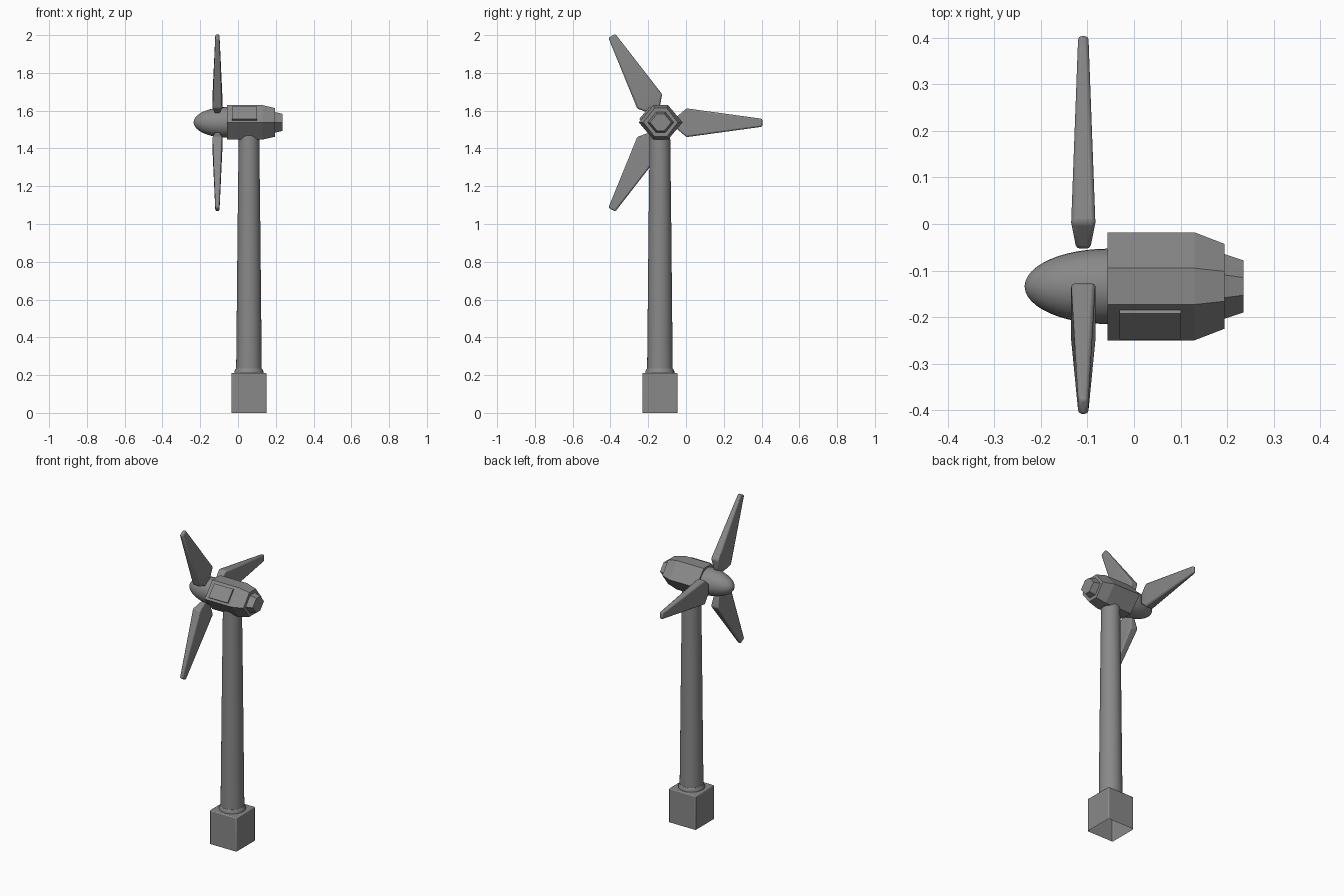
import bpy, bmesh, math
from mathutils import Matrix, Vector

cube = bpy.data.objects.get("Cube")
if cube:
    bpy.data.objects.remove(cube, do_unlink=True)

# One grey paint for the whole turbine
grey = bpy.data.materials.new("turbine grey")
grey.use_nodes = True
colour = (0.25, 0.25, 0.25, 1)
grey.diffuse_color = colour
grey.node_tree.nodes["Principled BSDF"].inputs["Base Color"].default_value = colour

AXIS_Y, AXIS_Z = -0.134, 1.538
TOWER = Vector((0.058, -0.138, 0))


def loft(name, rings, cap_start=True, bevel=0, smooth=True):
    """Skin a list of closed rings into one object."""
    bm = bmesh.new()
    loops = [[bm.verts.new(p) for p in ring] for ring in rings]
    for a, b in zip(loops, loops[1:]):
        for i in range(len(a)):
            j = (i + 1) % len(a)
            bm.faces.new((a[i], a[j], b[j], b[i]))
    if cap_start:
        bm.faces.new(loops[0][::-1])
    bm.faces.new(loops[-1])
    bmesh.ops.recalc_face_normals(bm, faces=bm.faces)
    mesh = bpy.data.meshes.new(name)
    bm.to_mesh(mesh)
    bm.free()
    mesh.materials.append(grey)
    obj = bpy.data.objects.new(name, mesh)
    bpy.context.collection.objects.link(obj)
    if bevel:
        mod = obj.modifiers.new("rounded edges", "BEVEL")
        mod.width, mod.segments = bevel, 2
        mod.limit_method, mod.angle_limit = "ANGLE", math.radians(40)
    if smooth:
        bpy.ops.object.select_all(action="DESELECT")
        obj.select_set(True)
        bpy.context.view_layer.objects.active = obj
        bpy.ops.object.shade_smooth_by_angle(angle=math.radians(35))
    return obj


def circle(radius, sides=32):
    angles = [2 * math.pi * i / sides for i in range(sides)]
    return [(radius * math.cos(a), radius * math.sin(a)) for a in angles]


def square(half):
    return [(-half, -half), (half, -half), (half, half), (-half, half)]


def hexagon(x, half_width, half_top, half_height):
    """Flat-topped hexagon across the rotor axis."""
    yz = [(half_width, 0), (half_top, half_height), (-half_top, half_height),
          (-half_width, 0), (-half_top, -half_height), (half_top, -half_height)]
    return [(x, AXIS_Y + y, AXIS_Z + z) for y, z in yz]


def upright(z, outline):
    return [TOWER + Vector((x, y, z)) for x, y in outline]


# Base block, open underneath
loft("base_block", [upright(z, square(0.093)) for z in (0, 0.212)],
     cap_start=False, bevel=0.006)

# Collar and tapered tower
loft("tower_collar", [upright(z, circle(r)) for z, r in
                      ((0.205, 0.076), (0.222, 0.076), (0.235, 0.069))])
loft("tower", [upright(z, circle(r)) for z, r in
               ((0.21, 0.068), (0.6, 0.064), (1.0, 0.060), (1.5, 0.054))])

# Nacelle body and rear vent
loft("nacelle", [hexagon(-0.057, 0.116, 0.039, 0.091), hexagon(0.13, 0.116, 0.039, 0.091),
                 hexagon(0.195, 0.091, 0.032, 0.076)], smooth=False)
loft("rear_vent", [hexagon(0.19, 0.071, 0.025, 0.056),
                   hexagon(0.235, 0.056, 0.019, 0.045)], smooth=False)

# Raised service hatch on the upper right slope of the nacelle
low = Vector((0, AXIS_Y - 0.116, AXIS_Z))
high = Vector((0, AXIS_Y - 0.039, AXIS_Z + 0.091))
outward = Vector((0, low.z - high.z, high.y - low.y)).normalized()
rings = []
for offset in (-0.005, 0.01):
    corners = [(-0.031, 0.12), (0.101, 0.12), (0.101, 0.85), (-0.031, 0.85)]
    rings.append([low.lerp(high, t) + outward * offset + Vector((x, 0, 0)) for x, t in corners])
loft("service_hatch", rings, smooth=False)

# Rounded nose cone: half an ellipsoid along the rotor axis
rings = []
for i in range(13):
    a = math.radians(90 * i / 12.2)
    rings.append([(-0.055 - 0.18 * math.sin(a), AXIS_Y + y, AXIS_Z + z)
                  for y, z in circle(0.081 * math.cos(a))])
loft("nose_cone", rings)

# Three blades: radius, half thickness, half chord
HUB = Vector((-0.109, -0.127, 1.536))
sections = ((0.074, 0.015, 0.028), (0.130, 0.026, 0.076), (0.531, 0.011, 0.021))
for n in range(3):
    turn = Matrix.Rotation(n * 2 * math.pi / 3, 3, "X")
    rings = [[HUB + turn @ Vector((sx * t, r, sz * c)) for sx, sz in square(1)]
             for r, t, c in sections]
    loft(f"blade_{n + 1}", rings, bevel=0.008)
